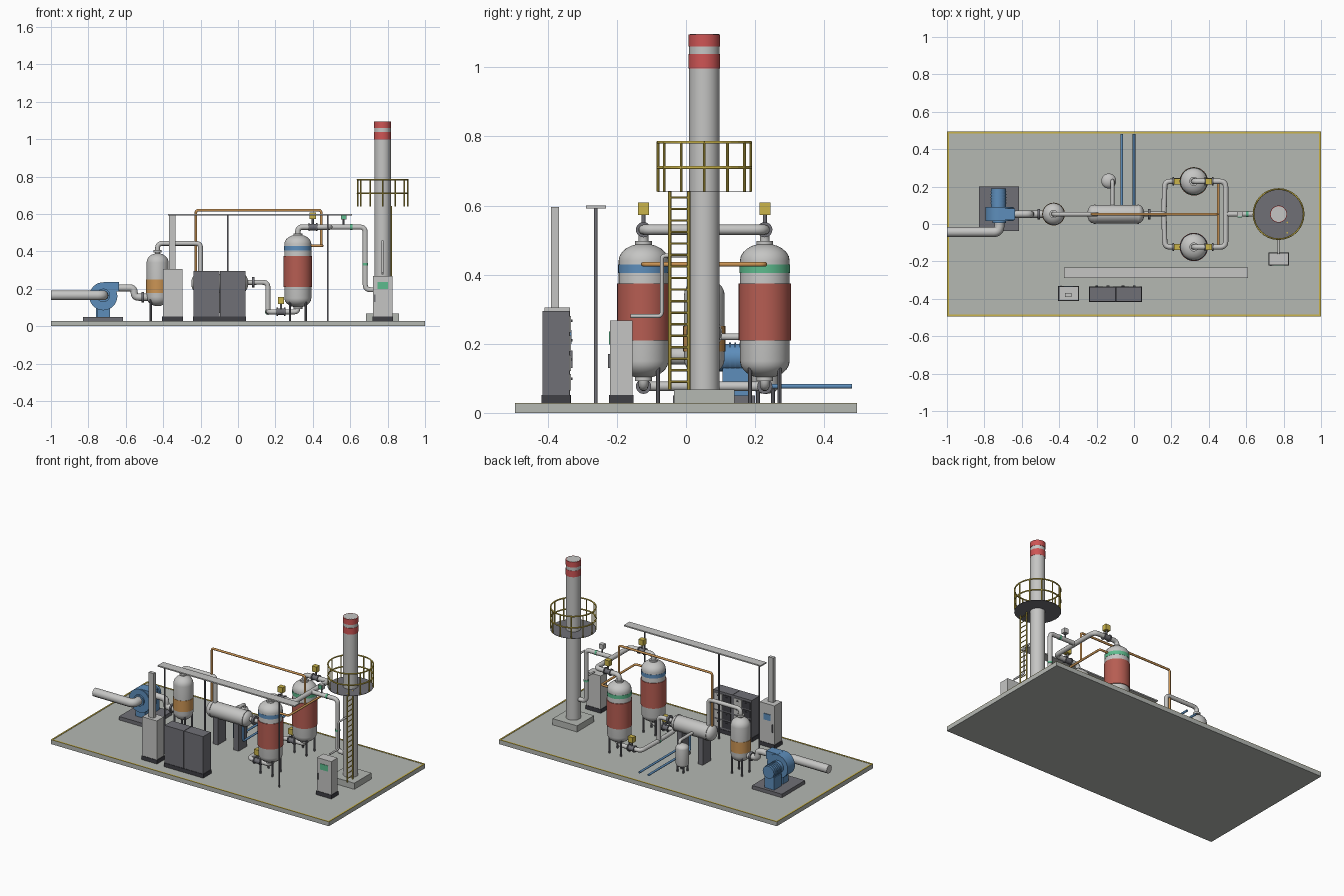
import bpy, bmesh
from math import sin, cos, pi, radians
from mathutils import Vector, Matrix

cube = bpy.data.objects.get("Cube")
if cube:
    bpy.data.objects.remove(cube, do_unlink=True)


def material(name, r, g, b):
    m = bpy.data.materials.new(name)
    m.use_nodes = True
    m.diffuse_color = (r, g, b, 1)
    bsdf = next(n for n in m.node_tree.nodes if n.type == 'BSDF_PRINCIPLED')
    bsdf.inputs["Base Color"].default_value = (r, g, b, 1)
    return m


concrete = material("concrete", .46, .48, .45)
steel = material("light steel", .56, .56, .55)
dark = material("dark grey", .16, .16, .18)
black = material("plinth black", .05, .05, .06)
blue = material("machine blue", .11, .27, .5)
red = material("insulation red", .47, .11, .085)
bright_red = material("marking red", .62, .09, .09)
yellow = material("safety yellow", .6, .46, .07)
orange = material("copper orange", .6, .3, .09)
green = material("indicator green", .11, .5, .27)
FLOOR, MID = .027, .053
AXES = {'X': Matrix.Rotation(pi / 2, 4, 'Y'), 'Y': Matrix.Rotation(-pi / 2, 4, 'X'), 'Z': Matrix()}


def finish(name, bm, mat, smooth=False):
    bmesh.ops.recalc_face_normals(bm, faces=bm.faces[:])
    me = bpy.data.meshes.new(name)
    bm.to_mesh(me)
    bm.free()
    me.materials.append(mat)
    if smooth:
        me.shade_smooth()
        me.set_sharp_from_angle(angle=radians(40))
    ob = bpy.data.objects.new(name, me)
    bpy.context.collection.objects.link(ob)
    return ob


def box(name, x, y, z, mat):
    """Box from (low, high) pairs."""
    bm = bmesh.new()
    size = Vector([p[1] - p[0] for p in (x, y, z)])
    centre = Vector([(p[1] + p[0]) / 2 for p in (x, y, z)])
    bmesh.ops.create_cube(bm, size=1, matrix=Matrix.Translation(centre) @ Matrix.Diagonal((*size, 1)))
    return finish(name, bm, mat)


def lathe(name, profile, loc, mat, axis='Z', segs=32):
    """Revolve (radius, height) points about an axis, closing both ends."""
    bm = bmesh.new()
    rings = [[bm.verts.new((r * cos(2 * pi * i / segs), r * sin(2 * pi * i / segs), h))
              for i in range(segs)] for r, h in profile]
    for a, b in zip(rings, rings[1:]):
        for i in range(segs):
            j = (i + 1) % segs
            bm.faces.new((a[i], a[j], b[j], b[i]))
    bm.faces.new(rings[0])
    bm.faces.new(rings[-1])
    bm.transform(Matrix.Translation(loc) @ AXES[axis])
    return finish(name, bm, mat, True)


def rod(name, loc, r, length, mat, axis='Z', segs=24):
    return lathe(name, [(r, 0), (r, length)], loc, mat, axis, segs)


def tank(name, loc, r, length, mat, axis='Z', dome=.05):
    arc = [(r * cos(t * pi / 12), dome * sin(t * pi / 12)) for t in (0, 1, 2, 3, 4, 5, 5.7)]
    low = [(a, dome - b) for a, b in reversed(arc)]
    return lathe(name, low + [(a, length - dome + b) for a, b in arc], loc, mat, axis)


def pipe(name, points, r, mat, bend=None):
    """Round pipe through the points with filleted corners."""
    pts = [Vector(p) for p in points]
    bend = bend or 2 * r
    path = [pts[0]]
    for a, b, c in zip(pts, pts[1:], pts[2:]):
        u, v = (a - b), (c - b)
        d = min(bend, u.length * .49, v.length * .49)
        u, v = b + u.normalized() * d, b + v.normalized() * d
        for k in range(6):
            t = k / 5
            path.append(u * (1 - t) ** 2 + b * 2 * t * (1 - t) + v * t * t)
    path.append(pts[-1])
    cu = bpy.data.curves.new(name, 'CURVE')
    cu.dimensions = '3D'
    cu.bevel_depth, cu.bevel_resolution, cu.use_fill_caps = r, 3, True
    sp = cu.splines.new('POLY')
    sp.points.add(len(path) - 1)
    for p, co in zip(sp.points, path):
        p.co = (*co, 1)
    cu.materials.append(mat)
    ob = bpy.data.objects.new(name, cu)
    bpy.context.collection.objects.link(ob)
    bpy.ops.object.select_all(action='DESELECT')
    ob.select_set(True)
    bpy.context.view_layer.objects.active = ob
    bpy.ops.object.convert(target='MESH')
    return bpy.context.object


def legs(name, x, y, r, top):
    for i in range(4):
        a = pi / 4 + i * pi / 2
        rod(name, (x + r * cos(a), y + r * sin(a), FLOOR), .006, top - FLOOR, dark, segs=8)


def valve(x, y, z):
    lathe("valve_body", [(.022, -.024), (.022, -.017), (.017, -.017), (.017, .017), (.022, .017), (.022, .024)],
          (x, y, z), dark, 'X', 20)
    rod("valve_stem", (x, y, z), .006, .05, dark, segs=10)
    box("valve_actuator", (x - .017, x + .017), (y - .016, y + .016), (z + .042, z + .078), yellow)


# base slab with painted edge
box("base_slab", (-1, 1), (-.495, .495), (0, FLOOR), concrete)
for s in (-1, 1):
    box("edge_stripe_long", (-1, 1), sorted((s * .485, s * .495)), (FLOOR, .029), yellow)
    box("edge_stripe_short", sorted((s * .99, s)), (-.485, .485), (FLOOR, .029), yellow)

# blower with motor and intake
box("blower_skid", (-.83, -.615), (-.037, .2), (FLOOR, .05), dark)
rod("blower_casing", (-.72, .016, .16), .075, .074, blue, 'Y', 32)
box("blower_outlet", (-.72, -.635), (.022, .084), (.185, .236), blue)
box("blower_pedestal", (-.755, -.685), (.025, .082), (.05, .12), blue)
rod("blower_motor", (-.725, .09, .16), .04, .1, blue, 'Y')
for k in range(5):
    rod("motor_fin", (-.725, .11 + k * .015, .16), .043, .005, blue, 'Y')
box("motor_foot", (-.76, -.69), (.105, .18), (.05, .13), blue)
rod("intake_flange", (-.72, .006, .165), .036, .012, blue, 'Y')
pipe("intake_pipe", [(-1, -.043, .165), (-.72, -.043, .165), (-.72, .02, .165)], .027, steel, .035)
pipe("blower_pipe", [(-.64, MID, .205), (-.555, MID, .205), (-.555, MID, .155), (-.47, MID, .155)], .02, steel)
rod("blower_flange", (-.515, MID, .155), .028, .012, dark, 'X')

# filter vessel
tank("filter_vessel", (-.43, MID, .107), .059, .283, steel)
rod("filter_band", (-.43, MID, .178), .061, .073, orange, segs=32)
legs("filter_leg", -.43, MID, .052, .15)
rod("filter_nozzle", (-.43, MID, .395), .022, .012, steel)
pipe("filter_pipe", [(-.43, MID, .385), (-.43, MID, .443), (-.2, MID, .443), (-.2, MID, .27)], .013, steel)

# horizontal heat exchanger, supports and cooling pipes
tank("exchanger", (-.25, MID, .23), .049, .305, steel, 'X', .03)
for x in (-.17, -.02):
    box("exchanger_support", (x - .018, x + .018), (.01, .096), (FLOOR, .2), dark)
for x in (-.215, .02):
    rod("exchanger_ring", (x, MID, .23), .052, .008, steel, 'X', 32)
for x in (-.065, 0):
    pipe("cooling_pipe", [(x, MID, .2), (x, MID, .077), (x, .48, .077)], .007, blue)
rod("exchanger_flange", (.075, MID, .235), .028, .014, dark, 'X')

# condensate pot
tank("condensate_pot", (-.135, .23, .055), .04, .15, steel, dome=.025)
legs("condensate_leg", -.135, .23, .03, .08)
pipe("condensate_pipe", [(-.115, .08, .22), (-.115, .23, .22), (-.115, .23, .19)], .01, steel)

# inlet pipe and manifold below the two adsorbers
pipe("manifold_feed", [(.04, MID, .235), (.16, MID, .235), (.16, MID, .077)], .014, steel)
rod("manifold_ring", (.16, MID - .005, .077), .016, .01, green, 'Y')

# adsorber vessels with valves, inlet and outlet
for y, stripe in ((-.123, blue), (.228, green)):
    tank("adsorber_vessel", (.32, y, .1), .072, .39, steel)
    rod("adsorber_insulation", (.32, y, .21), .076, .165, red, segs=32)
    rod("adsorber_stripe", (.32, y, .405), .0735, .024, stripe, segs=32)
    legs("adsorber_leg", .32, y, .06, .15)
    for z in (.092, .485):
        rod("adsorber_nozzle", (.32, y, z), .024, .012, steel)
    pipe("adsorber_inlet", [(.16, MID, .077), (.165, y, .077), (.32, y, .077), (.32, y, .115)], .014, steel)
    pipe("adsorber_outlet", [(.32, y, .475), (.32, y, .53), (.49, y, .53), (.49, MID, .53)], .015, steel)
    valve(.23, y, .077)
    valve(.4, y, .53)

# outlet line to the stack with meter
pipe("stack_feed", [(.485, MID, .53), (.68, MID, .53), (.68, MID, .195), (.745, MID, .195)], .014, steel)
rod("outlet_ring", (.6, MID, .53), .0155, .012, green, 'X')
rod("riser_ring", (.68, MID, .325), .0155, .012, green)
rod("meter_stem", (.565, MID, .53), .005, .05, dark, segs=10)
box("meter_head", (.55, .58), (MID - .014, MID + .014), (.57, .6), steel)
box("meter_screen", (.553, .577), (MID - .017, MID - .013), (.573, .597), green)

# regeneration pipework
pipe("hot_gas_pipe", [(-.225, MID, .26), (-.225, MID, .62), (.445, MID, .62), (.445, MID, .43)], .007, orange)
pipe("hot_gas_header", [(.38, -.123, .43), (.45, -.123, .43), (.45, .228, .43), (.38, .228, .43)], .007, orange)

# exhaust stack with markings
SX = .773
box("stack_base", (SX - .088, SX + .088), (-.035, .141), (FLOOR, .067), concrete)
rod("stack", (SX, MID, .06), .044, 1.034, steel, segs=32)
for z, h in ((.997, .041), (1.06, .035)):
    rod("stack_marking", (SX, MID, z), .0455, h, bright_red, segs=32)
rod("stack_mouth", (SX, MID, 1.094), .042, .0015, steel, segs=32)

# platform with railing, and ladder
rod("platform", (SX, MID, .639), .136, .002, dark, segs=32)
for z in (.71, .783):
    bm = bmesh.new()
    circle = [(SX + .134 * cos(i * pi / 16), MID + .134 * sin(i * pi / 16), z) for i in range(33)]
    bm.free()
    pipe("platform_rail", circle, .0045, yellow, .001)
for i in range(12):
    a = i * pi / 6
    rod("railing_post", (SX + .134 * cos(a), MID + .134 * sin(a), .64), .004, .143, yellow, segs=8)
LX = SX + .046
for y in (-.047, .008):
    rod("ladder_rail", (LX, y, .067), .0045, .575, yellow, segs=8)
for k in range(17):
    rod("ladder_rung", (LX, -.047, .09 + k * .0333), .003, .055, yellow, 'Y', 8)


def cabinet(name, x, y, top, mat):
    box(name, x, y, (.05, top), mat)
    box(name + "_plinth", (x[0] - .003, x[1] + .003), (y[0] - .003, y[1] + .003), (FLOOR, .052), black)


# gas analyser with sample line
cabinet("analyser", (.722, .825), (-.22, -.155), .268, steel)
box("analyser_screen", (.745, .802), (-.223, -.219), (.198, .236), green)
box("analyser_handle", (.728, .734), (-.225, -.219), (.13, .17), dark)
pipe("sample_line", [(SX, -.16, .28), (SX, -.07, .28), (SX, -.07, .455), (SX, .015, .455)], .006, steel)

# control cabinet with cable riser
cabinet("control_cabinet", (-.402, -.297), (-.41, -.335), .305, steel)
box("control_screen", (-.375, -.325), (-.336, -.331), (.2, .24), blue)
box("control_handle", (-.393, -.387), (-.336, -.328), (.13, .18), dark)
box("cable_riser", (-.37, -.334), (-.39, -.368), (.3, .595), steel)

# switchgear cabinets with drawers on the back
for x in (-.237, -.097):
    cabinet("switchgear", (x, x + .137), (-.415, -.337), .295, dark)
    for row in range(4):
        for col in range(2):
            a, z = x + .01 + col * .061, .065 + row * .056
            box("switchgear_drawer", (a, a + .055), (-.338, -.333), (z, z + .047), steel if col else black)
            box("drawer_handle", (a + .02, a + .035), (-.334, -.329), (z + .03, z + .037), black)

# cable tray
box("cable_tray", (-.375, .61), (-.29, -.232), (.592, .6), steel)
for x in (-.345, -.055, .48):
    rod("tray_post", (x, -.261, FLOOR), .005, .567, dark, segs=10)
